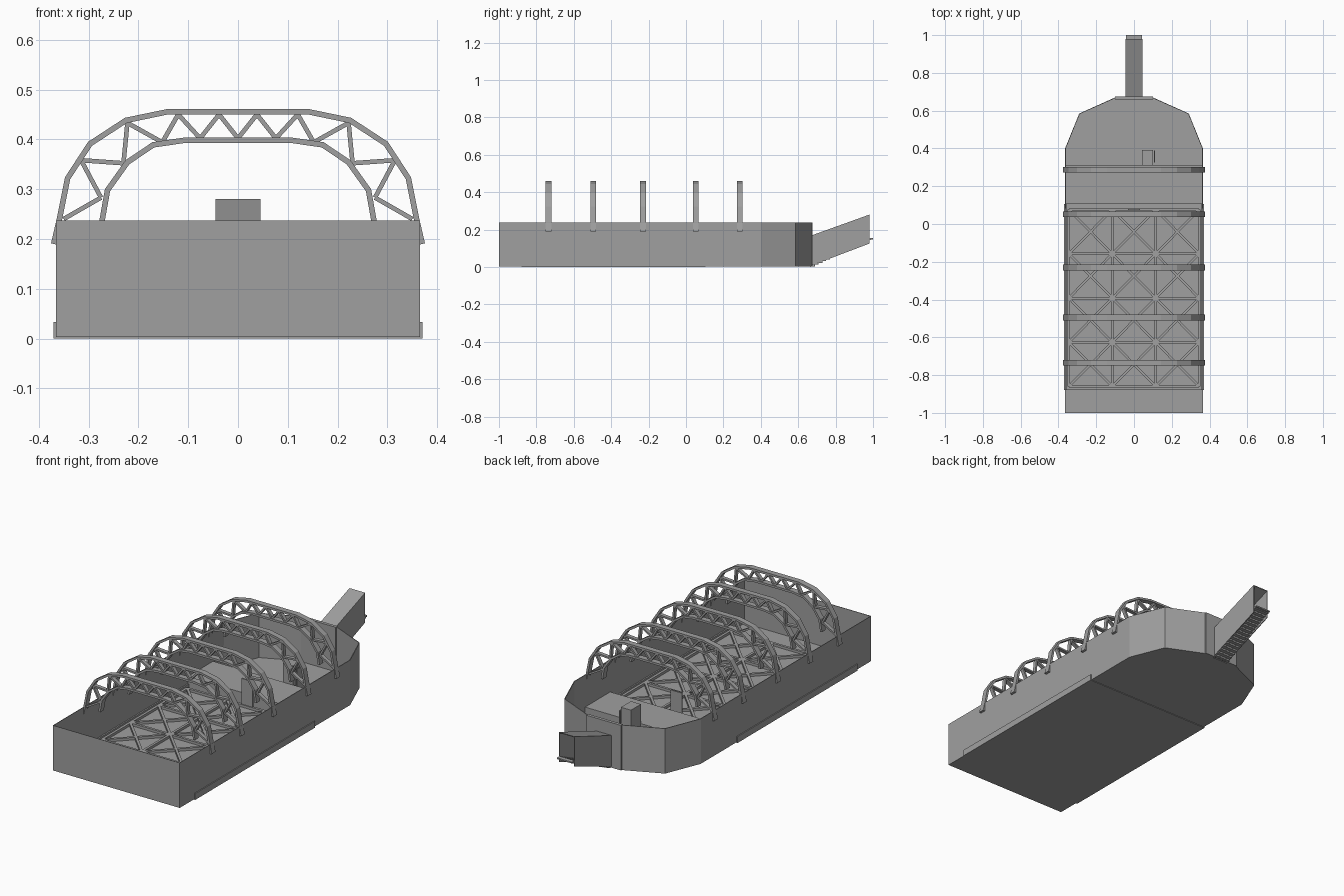
import bpy, bmesh, math
from mathutils import Vector

cube = bpy.data.objects.get("Cube")
if cube:
    bpy.data.objects.remove(cube)

grey = bpy.data.materials.new("plain_grey")
grey.use_nodes = True
tone = (0.35, 0.35, 0.35, 1)
grey.diffuse_color = tone
grey.node_tree.nodes["Principled BSDF"].inputs["Base Color"].default_value = tone


def finish(name, bm):
    bmesh.ops.recalc_face_normals(bm, faces=bm.faces)
    mesh = bpy.data.meshes.new(name)
    bm.to_mesh(mesh)
    bm.free()
    mesh.materials.append(grey)
    obj = bpy.data.objects.new(name, mesh)
    bpy.context.collection.objects.link(obj)
    return obj


def prism(bm, points, direction):
    # Extrude a flat outline along a vector
    face = bm.faces.new([bm.verts.new(p) for p in points])
    out = bmesh.ops.extrude_face_region(bm, geom=[face])
    moved = [v for v in out["geom"] if isinstance(v, bmesh.types.BMVert)]
    bmesh.ops.translate(bm, verts=moved, vec=direction)


def box(bm, x0, x1, y0, y1, z0, z1):
    prism(bm, [(x0, y0, z0), (x1, y0, z0), (x1, y1, z0), (x0, y1, z0)],
          (0, 0, z1 - z0))


def strip(bm, path, width, depth, lift):
    # Mitred flat bar following a 2D path; lift places it in space
    pts = [Vector(p) for p in path]
    left, right = [], []
    for i, p in enumerate(pts):
        a = (p - pts[i - 1]).normalized() if i else None
        b = (pts[i + 1] - p).normalized() if i < len(pts) - 1 else None
        d = ((a or b) + (b or a)).normalized()
        n = Vector((-d.y, d.x))
        scale = width / 2 / max(d.dot(a or b), 0.5)
        left.append(lift(p + n * scale))
        right.append(lift(p - n * scale))
    prism(bm, left + right[::-1], depth)


def mirrored(half):
    # Complete a half path given from the +x end towards the middle
    return half + [(-x, z) for x, z in reversed(half) if x > 0]


# Open-topped hall with a tapered back
half_plan = [(0.365, -1), (0.365, 0.4), (0.29, 0.585), (0.1, 0.67)]
plan = half_plan + [(-x, y) for x, y in reversed(half_plan)]
bm = bmesh.new()
base = bm.faces.new([bm.verts.new((x, y, 0.003)) for x, y in plan])
out = bmesh.ops.extrude_edge_only(bm, edges=bm.edges[:])
top = [v for v in out["geom"] if isinstance(v, bmesh.types.BMVert)]
bmesh.ops.translate(bm, verts=top, vec=(0, 0, 0.234))
hall = finish("hall_walls_and_floor", bm)
shell = hall.modifiers.new("thickness", "SOLIDIFY")
shell.thickness = 0.004
shell.offset = -1

# Court slab with low skirting outside the walls
bm = bmesh.new()
box(bm, -0.37, 0.37, -0.88, 0.105, 0, 0.014)
for s in (-1, 1):
    box(bm, *sorted((s * 0.355, s * 0.37)), -0.88, 0.105, 0, 0.033)
finish("court_slab", bm)

# Lattice of square bays with crossed diagonals
bm = bmesh.new()
xs = [-0.345 + 0.23 * i for i in range(4)]
ys = [-0.86 + 0.234 * i for i in range(5)]


def bar(a, b, width=0.013):
    strip(bm, [a, b], width, (0, 0, 0.015), lambda p: (p.x, p.y, 0.012))


for x in xs:
    bar((x, ys[0]), (x, ys[-1]))
for y in ys:
    bar((xs[0], y), (xs[-1], y))
for x0, x1 in zip(xs, xs[1:]):
    for y0, y1 in zip(ys, ys[1:]):
        bar((x0, y0), (x1, y1))
        bar((x0, y1), (x1, y0))
finish("court_lattice", bm)

# Raised stage, with a panel before it and a box behind
bm = bmesh.new()
box(bm, -0.362, 0.362, 0.105, 0.312, 0.003, 0.07)
finish("stage", bm)
bm = bmesh.new()
box(bm, -0.033, 0.033, 0.074, 0.082, 0.01, 0.16)
finish("standing_panel", bm)
bm = bmesh.new()
box(bm, 0.042, 0.1, 0.31, 0.392, 0.003, 0.17)
box(bm, 0.106, 0.111, 0.325, 0.39, 0.003, 0.15)
finish("back_cabinet", bm)

# Arched roof trusses
outer = mirrored([(0.37, 0.19), (0.358, 0.242), (0.342, 0.322),
                  (0.297, 0.391), (0.225, 0.438), (0.143, 0.455)])
inner = mirrored([(0.273, 0.236), (0.262, 0.298), (0.222, 0.354),
                  (0.17, 0.389), (0.108, 0.398)])
web = mirrored([(0.35, 0.24), (0.275, 0.283), (0.315, 0.358), (0.23, 0.352),
                (0.222, 0.433), (0.152, 0.394), (0.12, 0.45),
                (0.076, 0.402), (0.038, 0.45), (0, 0.402)])
for number, y in enumerate((-0.735, -0.495, -0.23, 0.052, 0.288)):
    bm = bmesh.new()

    def at(offset):
        return lambda p: (p.x, y + offset, p.y)

    for chord in (outer, inner):
        strip(bm, chord, 0.011, (0, 0.03, 0), at(-0.015))
    for a, b in zip(web, web[1:]):
        strip(bm, [a, b], 0.009, (0, 0.02, 0), at(-0.01))
    # Short foot joining both chords along the wall top
    finish(f"roof_truss_{number + 1}", bm)

# Sloping entrance passage, open at its far end and underneath
bm = bmesh.new()
for x in (-0.045, 0.041):
    prism(bm, [(x, 0.66, 0.004), (x, 0.98, 0.125),
               (x, 0.98, 0.28), (x, 0.66, 0.165)], (0.004, 0, 0))
prism(bm, [(-0.045, 0.66, 0.165), (-0.045, 0.98, 0.28),
           (-0.045, 0.98, 0.276), (-0.045, 0.66, 0.161)], (0.09, 0, 0))
box(bm, -0.1, 0.1, 0.66, 0.676, 0.003, 0.237)
finish("entrance_passage", bm)

# Stair treads inside the passage
bm = bmesh.new()
steps = 16
for i in range(steps):
    y = 0.665 + 0.02 * i
    z = 0.004 + 0.0093 * i
    box(bm, -0.043, 0.043, y, min(y + 0.024, 1), z, z + 0.005)
    box(bm, -0.043, 0.043, y, y + 0.004, z - 0.004, z + 0.002)
box(bm, -0.043, 0.043, 0.978, 1, 0.148, 0.155)
finish("entrance_stairs", bm)
